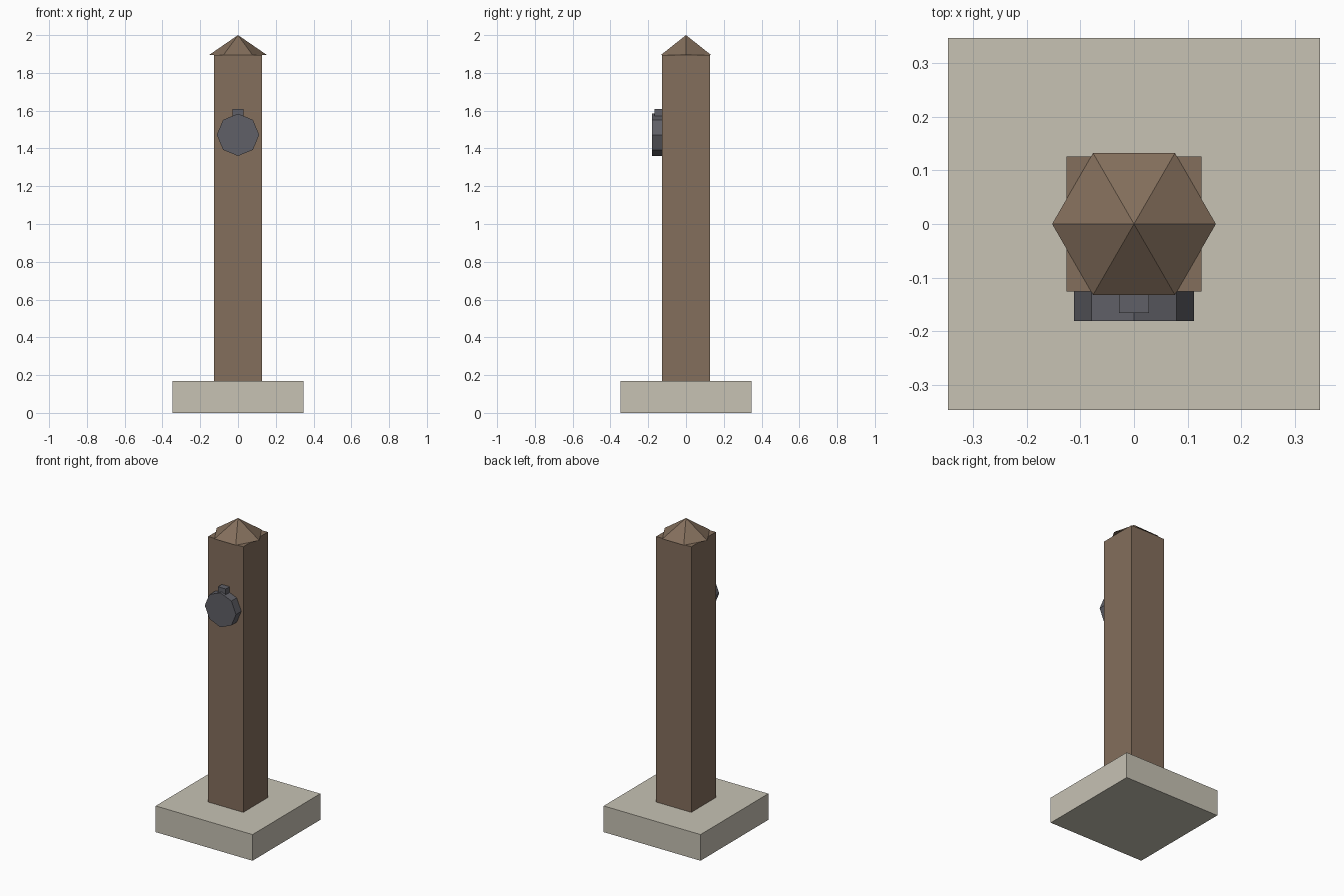
import bpy
from math import pi

old = bpy.data.objects.get("Cube")
if old:
    bpy.data.objects.remove(old, do_unlink=True)


def material(name, rgb):
    mat = bpy.data.materials.new(name)
    mat.use_nodes = True
    color = (*rgb, 1)
    mat.diffuse_color = color
    bsdf = next(n for n in mat.node_tree.nodes if n.type == "BSDF_PRINCIPLED")
    bsdf.inputs["Base Color"].default_value = color
    return mat


def finish(name, mat):
    obj = bpy.context.object
    obj.name = obj.data.name = name
    obj.data.materials.append(mat)
    return obj


def box(name, mat, low, high):
    center = [(a + b) / 2 for a, b in zip(low, high)]
    bpy.ops.mesh.primitive_cube_add(size=1, location=center)
    obj = finish(name, mat)
    obj.scale = [b - a for a, b in zip(low, high)]
    bpy.ops.object.transform_apply(location=False, rotation=False, scale=True)
    return obj


wood = material("brown wood", (0.23, 0.158, 0.107))
stone = material("pale stone", (0.57, 0.54, 0.455))
iron = material("dark iron", (0.117, 0.117, 0.135))

# Square footing and post
box("stone_base", stone, (-0.348, -0.348, 0), (0.348, 0.348, 0.17))
box("post", wood, (-0.126, -0.126, 0.17), (0.126, 0.126, 1.895))

# Six-sided pointed cap, corners on the x axis
bpy.ops.mesh.primitive_cone_add(vertices=6, radius1=0.153, radius2=0, depth=0.105,
                                location=(0, 0, 1.9475), rotation=(0, 0, pi / 2))
finish("pointed_cap", wood)

# Eight-sided disc on the front, with a small lug above it
bpy.ops.mesh.primitive_cylinder_add(vertices=8, radius=0.112, depth=0.07,
                                    location=(0, -0.146, 1.472), rotation=(pi / 2, 0, 0))
finish("front_disc", iron)
box("disc_lug", iron, (-0.028, -0.166, 1.55), (0.028, -0.11, 1.61))
